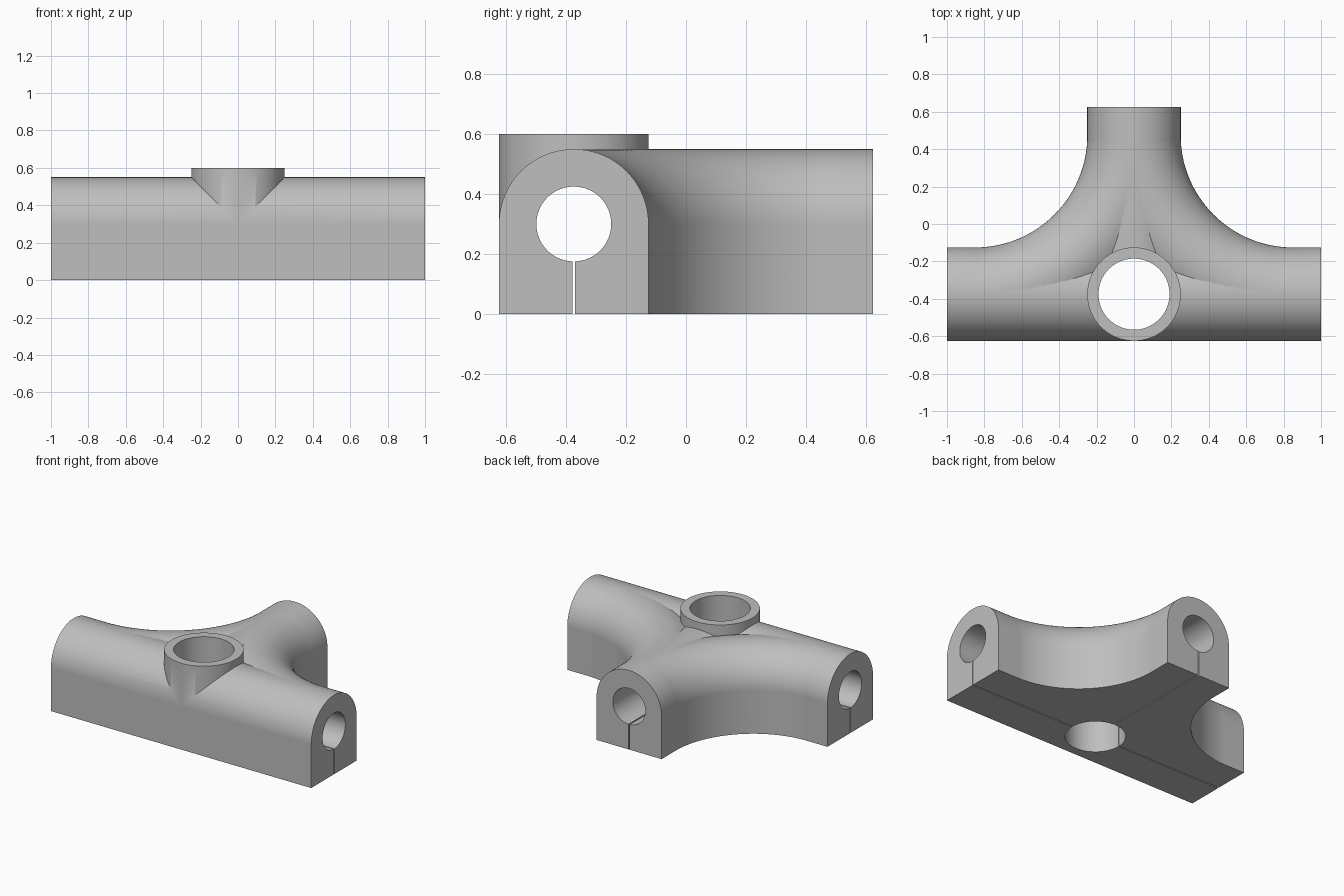
import bpy, bmesh
from math import sin, cos, pi
from mathutils import Vector, Matrix

if "Cube" in bpy.data.objects:
    bpy.data.objects.remove(bpy.data.objects["Cube"])

AXIS_Y = -0.375   # centre line of the long tube
BORE_Z = 0.3      # height of the tube centres


def finish(name, bm):
    bmesh.ops.recalc_face_normals(bm, faces=bm.faces[:])
    mesh = bpy.data.meshes.new(name)
    bm.to_mesh(mesh)
    bm.free()
    obj = bpy.data.objects.new(name, mesh)
    bpy.context.collection.objects.link(obj)
    return obj


def sweep_arch(name, frames, half, bottom):
    """Sweep a round-topped section through (x, y, side direction) frames."""
    n = 48
    section = [(half, bottom)]
    section += [(half * cos(pi * i / n), BORE_Z + half * sin(pi * i / n)) for i in range(n + 1)]
    section += [(-half, bottom)]
    bm = bmesh.new()
    rings = []
    for x, y, side in frames:
        rings.append([bm.verts.new((x + side[0] * u, y + side[1] * u, z)) for u, z in section])
    for a, b in zip(rings, rings[1:]):
        for i in range(len(section)):
            j = (i + 1) % len(section)
            bm.faces.new((a[i], a[j], b[j], b[i]))
    bm.faces.new(rings[0])
    bm.faces.new(rings[-1])
    return finish(name, bm)


def cylinder(name, start, end, radius, segments=96):
    start, end = Vector(start), Vector(end)
    axis = end - start
    turn = axis.to_track_quat('Z', 'Y').to_matrix().to_4x4()
    matrix = Matrix.Translation((start + end) / 2) @ turn @ Matrix.Rotation(pi / segments, 4, 'Z')
    bm = bmesh.new()
    bmesh.ops.create_cone(bm, cap_ends=True, segments=segments, radius1=radius,
                          radius2=radius, depth=axis.length, matrix=matrix)
    return finish(name, bm)


def box(name, low, high):
    low, high = Vector(low), Vector(high)
    bm = bmesh.new()
    matrix = Matrix.Translation((low + high) / 2) @ Matrix.Diagonal((*(high - low), 1))
    bmesh.ops.create_cube(bm, size=1, matrix=matrix)
    return finish(name, bm)


def combine(target, other, operation):
    mod = target.modifiers.new("combine", 'BOOLEAN')
    mod.operation = operation
    mod.solver = 'EXACT'
    mod.object = other
    bpy.context.view_layer.objects.active = target
    bpy.ops.object.modifier_apply(modifier=mod.name)
    bpy.data.objects.remove(other)


# Long tube and rear branch
body = sweep_arch("tee_connector", [(-1, AXIS_Y, (0, 1)), (1, AXIS_Y, (0, 1))], 0.25, -0.08)
branch = sweep_arch("rear_branch", [(0, -0.36, (1, 0)), (0, 0.625, (1, 0))], 0.25, -0.1)
combine(body, branch, 'UNION')

# Curved elbows filling both inner corners
for s in (1, -1):
    frames = []
    for i in range(49):
        a = pi + pi / 2 * i / 48
        d = (s * cos(a), sin(a))
        frames.append((s * 0.85 + 0.85 * d[0], 0.475 + 0.85 * d[1], d))
    elbow = sweep_arch("elbow", frames, 0.2495, -0.05 - 0.01 * s)
    combine(body, elbow, 'UNION')

# Upright collar, then a flat underside
combine(body, cylinder("collar", (0, AXIS_Y, 0.25), (0, AXIS_Y, 0.6), 0.25), 'UNION')
combine(body, box("base_trim", (-2, -2, -1), (2, 2, 0)), 'DIFFERENCE')

# Bores and the thin slits below them
cutters = [
    cylinder("upright_bore", (0, AXIS_Y, -0.2), (0, AXIS_Y, 0.8), 0.19),
    cylinder("long_bore", (-1.1, AXIS_Y, BORE_Z), (1.1, AXIS_Y, BORE_Z), 0.125),
    cylinder("branch_bore", (0, -0.3, BORE_Z), (0, 0.7, BORE_Z), 0.125),
    box("long_slit", (-1.1, AXIS_Y - 0.004, -0.1), (1.1, AXIS_Y + 0.004, 0.25)),
    box("branch_slit", (-0.004, -0.3, -0.1), (0.004, 0.7, 0.25)),
]
for cutter in cutters:
    combine(body, cutter, 'DIFFERENCE')

# Plain grey finish
grey = bpy.data.materials.new("plain_grey")
grey.use_nodes = True
colour = (0.52, 0.52, 0.52, 1)
grey.diffuse_color = colour
grey.node_tree.nodes["Principled BSDF"].inputs["Base Color"].default_value = colour
body.data.materials.clear()
body.data.materials.append(grey)
for face in body.data.polygons:
    face.material_index = 0

# Smooth curves with crisp edges
bpy.ops.object.select_all(action='DESELECT')
body.select_set(True)
bpy.context.view_layer.objects.active = body
bpy.ops.object.shade_smooth_by_angle(angle=pi / 6)
weighted = body.modifiers.new("even_shading", 'WEIGHTED_NORMAL')
weighted.keep_sharp = True
